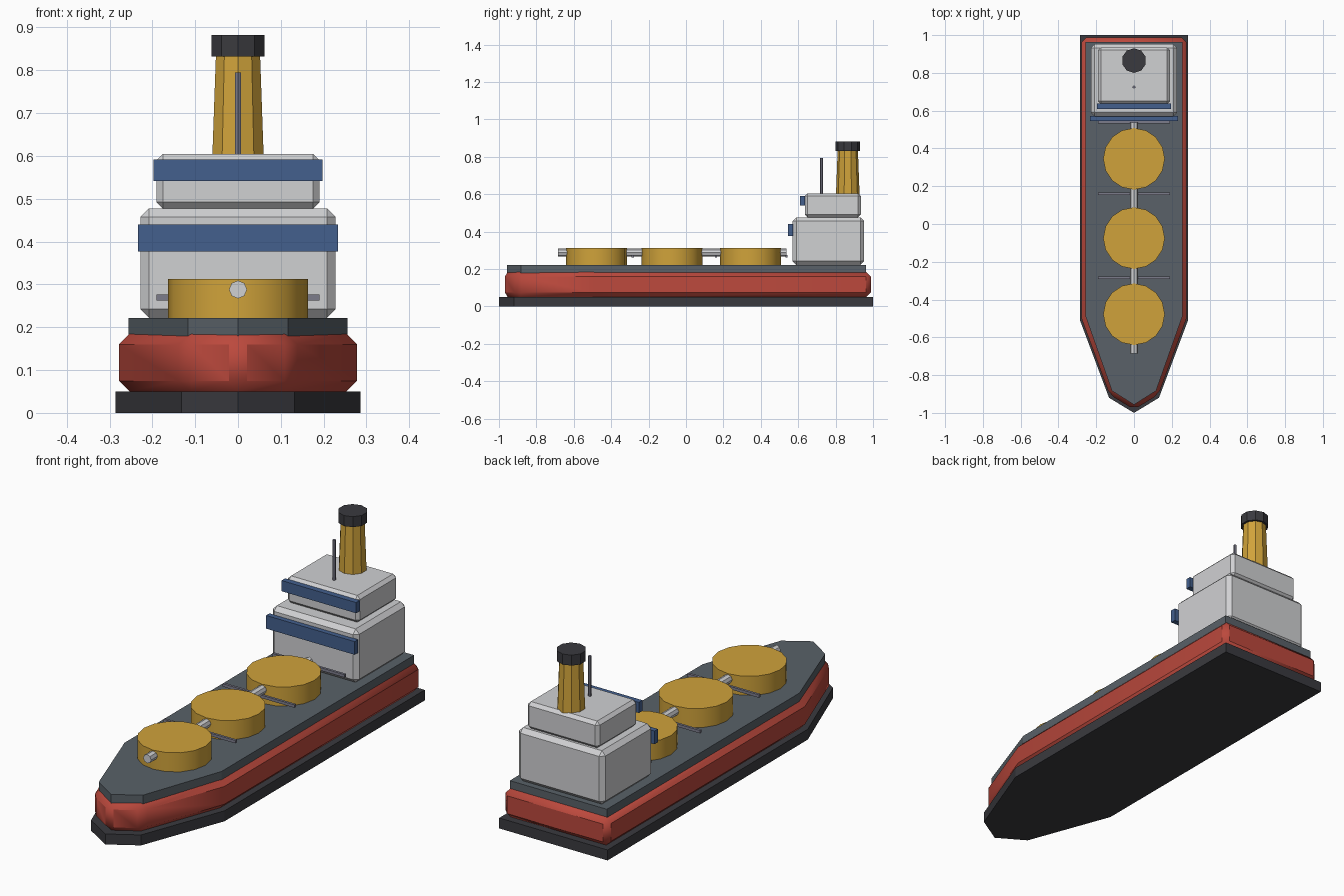
import bpy, bmesh, math
from mathutils import Matrix

if "Cube" in bpy.data.objects:
    bpy.data.objects.remove(bpy.data.objects["Cube"])


def mat(name, r, g, b):
    m = bpy.data.materials.new(name)
    m.diffuse_color = (r, g, b, 1)
    m.use_nodes = True
    m.node_tree.nodes["Principled BSDF"].inputs["Base Color"].default_value = m.diffuse_color
    return m


BLACK = mat("black", 0.042, 0.042, 0.049)
RED = mat("hull red", 0.50, 0.066, 0.046)
DECK = mat("deck grey", 0.10, 0.12, 0.138)
WHITE = mat("cabin white", 0.63, 0.635, 0.65)
BLUE = mat("window blue", 0.056, 0.115, 0.27)
GOLD = mat("tank gold", 0.63, 0.365, 0.043)
STEEL = mat("steel", 0.20, 0.20, 0.26)


def finish(bm, name, material, bevel=0, smooth=0):
    bmesh.ops.recalc_face_normals(bm, faces=bm.faces)
    me = bpy.data.meshes.new(name)
    bm.to_mesh(me)
    bm.free()
    ob = bpy.data.objects.new(name, me)
    bpy.context.collection.objects.link(ob)
    me.materials.append(material)
    if bevel:
        b = ob.modifiers.new("bevel", 'BEVEL')
        b.width = bevel
        b.segments = 1
        b.limit_method = 'ANGLE'
        b.angle_limit = math.radians(30)
    if smooth:
        bpy.ops.object.select_all(action='DESELECT')
        ob.select_set(True)
        bpy.context.view_layer.objects.active = ob
        bpy.ops.object.shade_smooth_by_angle(angle=math.radians(smooth))
    return ob


def box(name, x, y0, y1, z0, z1, material, bevel=0):
    # box symmetric about x = 0
    bm = bmesh.new()
    m = Matrix.Translation((0, (y0 + y1) / 2, (z0 + z1) / 2)) @ Matrix.Diagonal((2 * x, y1 - y0, z1 - z0, 1))
    bmesh.ops.create_cube(bm, size=1, matrix=m)
    return finish(bm, name, material, bevel)


def cyl(name, y, z0, z1, r0, r1, sides, material, smooth=0):
    bm = bmesh.new()
    bmesh.ops.create_cone(bm, cap_ends=True, segments=sides, radius1=r0, radius2=r1,
                          depth=z1 - z0, matrix=Matrix.Translation((0, y, (z0 + z1) / 2)))
    return finish(bm, name, material, 0, smooth)


def hull(name, half, z0, z1, material, bevel=0, smooth=0):
    # extrude a mirrored half outline, stern to bow tip
    pts = half + [(-x, y) for x, y in reversed(half[:-1])]
    bm = bmesh.new()
    f = bm.faces.new([bm.verts.new((x, y, z0)) for x, y in pts])
    top = bmesh.ops.extrude_face_region(bm, geom=[f])["geom"]
    bmesh.ops.translate(bm, vec=(0, 0, z1 - z0), verts=[v for v in top if isinstance(v, bmesh.types.BMVert)])
    return finish(bm, name, material, bevel, smooth)


# hull layers
hull("keel", [(0.286, 1), (0.286, -0.51), (0.132, -0.92), (0, -1)], 0, 0.05, BLACK)
hull("hull", [(0.278, 0.988), (0.278, -0.5), (0.13, -0.903), (0, -0.982)], 0.05, 0.185, RED, 0.025, 40)
hull("deck", [(0.256, 0.963), (0.256, -0.49), (0.117, -0.883), (0, -0.957)], 0.18, 0.222, DECK)

# superstructure with window bands
box("lower_cabin", 0.228, 0.57, 0.952, 0.222, 0.477, WHITE, 0.02)
box("upper_cabin", 0.19, 0.635, 0.935, 0.477, 0.605, WHITE, 0.015)
box("lower_window_band", 0.234, 0.546, 0.572, 0.377, 0.44, BLUE)
box("upper_window_band", 0.197, 0.61, 0.637, 0.541, 0.592, BLUE)

# funnel and mast
cyl("funnel", 0.865, 0.6, 0.84, 0.063, 0.054, 10, GOLD)
cyl("funnel_cap", 0.865, 0.832, 0.882, 0.065, 0.065, 10, BLACK)
cyl("mast", 0.725, 0.6, 0.795, 0.008, 0.008, 6, STEEL)

# cargo tanks
for i, y in enumerate((-0.478, -0.075, 0.345)):
    cyl(f"tank_{i + 1}", y, 0.215, 0.313, 0.163, 0.163, 16, GOLD, 30)

# deck pipe along the ship
bm = bmesh.new()
bmesh.ops.create_cone(bm, cap_ends=True, segments=8, radius1=0.021, radius2=0.021, depth=1.222,
                      matrix=Matrix.Translation((0, -0.074, 0.288)) @ Matrix.Rotation(math.pi / 2, 4, 'X'))
finish(bm, "deck_pipe", WHITE)

# cross bars between the tanks
for i, y in enumerate((-0.285, 0.16, 0.538)):
    box(f"cross_bar_{i + 1}", 0.19, y - 0.006, y + 0.006, 0.262, 0.276, STEEL)
